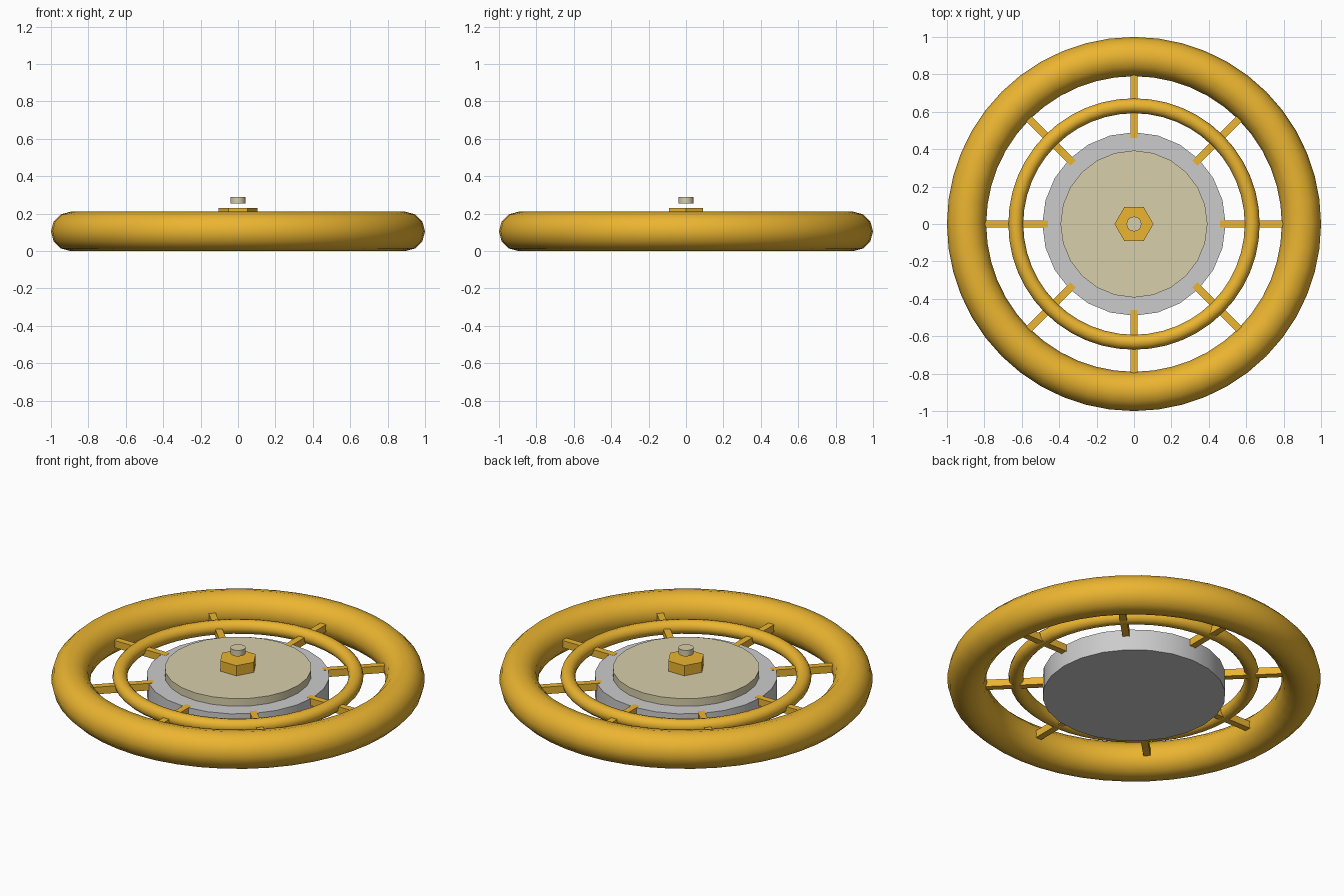
import bpy, math

if "Cube" in bpy.data.objects:
    bpy.data.objects.remove(bpy.data.objects["Cube"])


def material(name, rgb):
    m = bpy.data.materials.new(name)
    m.diffuse_color = (*rgb, 1)
    m.use_nodes = True
    m.node_tree.nodes["Principled BSDF"].inputs["Base Color"].default_value = m.diffuse_color
    return m


gold = material("gold", (0.83, 0.46, 0.03))
cream = material("cream", (0.68, 0.62, 0.40))


def finish(name, mat=None, smooth=None):
    o = bpy.context.object
    o.name = name
    if mat:
        o.data.materials.append(mat)
    if smooth:
        bpy.ops.object.shade_smooth_by_angle(angle=math.radians(smooth))
    return o


def ring(name, major, minor, z, segs, sides):
    bpy.ops.mesh.primitive_torus_add(major_radius=major, minor_radius=minor, major_segments=segs,
                                     minor_segments=sides, location=(0, 0, z))
    return finish(name, gold, 60)


def disc(name, r, z0, z1, sides, mat=None, smooth=None, turn=0):
    bpy.ops.mesh.primitive_cylinder_add(radius=r, depth=z1 - z0, vertices=sides,
                                        location=(0, 0, (z0 + z1) / 2), rotation=(0, 0, turn))
    return finish(name, mat, smooth)


# Rims
ring("outer_rim", 0.895, 0.105, 0.105, 48, 12)
ring("inner_ring", 0.632, 0.04, 0.12, 48, 12)

# Hub stack
disc("hub", 0.49, 0.0, 0.125, 24, None, 30)
disc("hub_cap", 0.393, 0.125, 0.17, 24, cream, 30)
disc("hex_nut", 0.104, 0.17, 0.23, 6, gold, None, math.pi / 6)
disc("bolt_tip", 0.04, 0.255, 0.29, 16, cream, 30)

# Eight spokes
r0, r1 = 0.46, 0.83
for i in range(8):
    a = i * math.pi / 4
    rm = (r0 + r1) / 2
    bpy.ops.mesh.primitive_cube_add(size=1, location=(rm * math.cos(a), rm * math.sin(a), 0.105),
                                    rotation=(0, 0, a))
    spoke = finish(f"spoke_{i + 1}", gold)
    spoke.scale = (r1 - r0, 0.038, 0.042)
